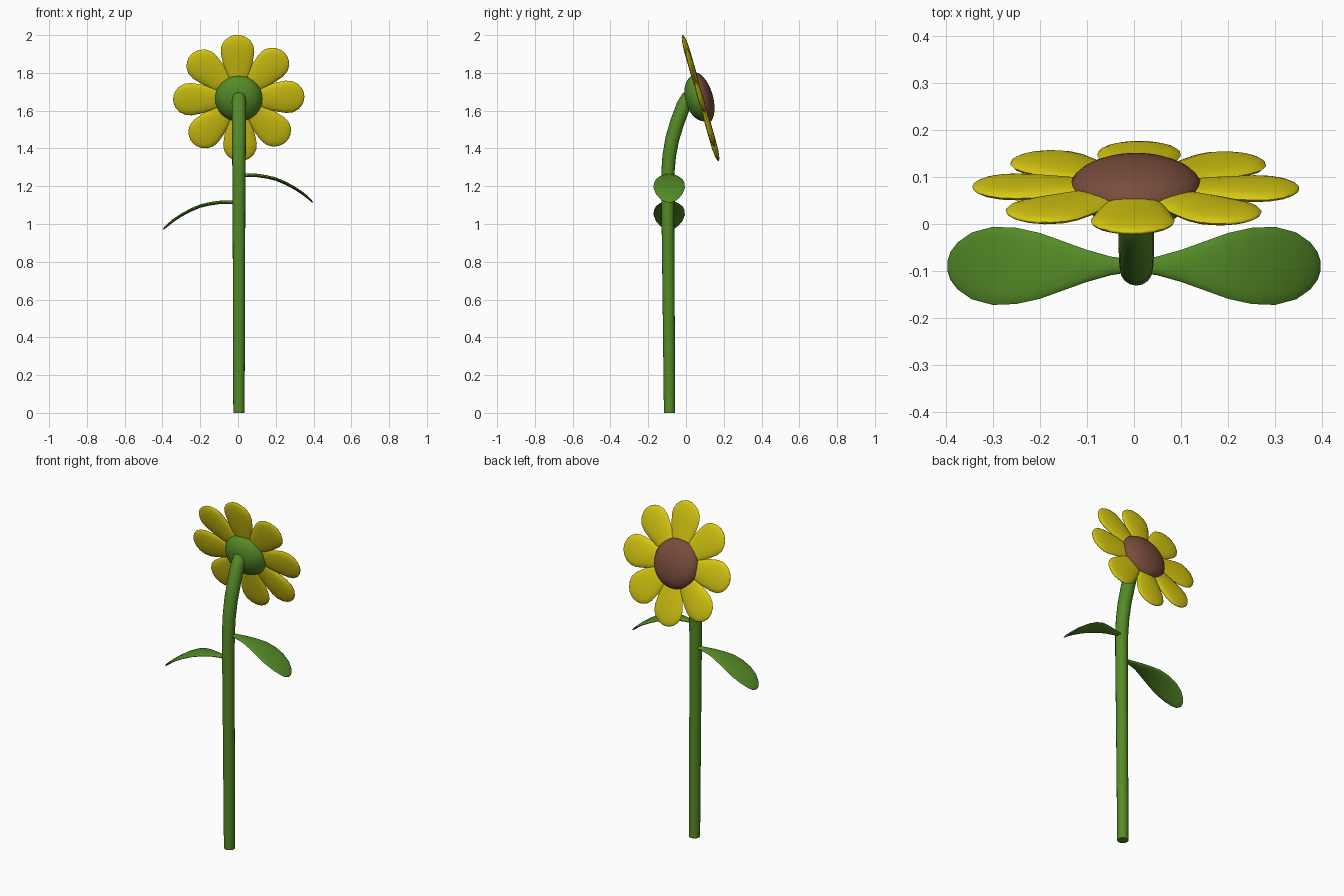
import bpy, bmesh, math
from mathutils import Matrix, Vector

if "Cube" in bpy.data.objects:
    bpy.data.objects.remove(bpy.data.objects["Cube"])


def material(name, rgb):
    m = bpy.data.materials.new(name)
    m.diffuse_color = (*rgb, 1)
    m.use_nodes = True
    m.node_tree.nodes["Principled BSDF"].inputs["Base Color"].default_value = m.diffuse_color
    return m


GREEN = material("leaf green", (0.09, 0.26, 0.02))
YELLOW = material("petal yellow", (0.69, 0.59, 0.006))
BROWN = material("seed brown", (0.19, 0.075, 0.045))


def loft(name, rings, mat, matrix=Matrix()):
    """Skin a list of equal-sized point rings and cap both ends."""
    bm = bmesh.new()
    loops = [[bm.verts.new(matrix @ p) for p in ring] for ring in rings]
    n = len(loops[0])
    for a, b in zip(loops, loops[1:]):
        for i in range(n):
            bm.faces.new((a[i], a[(i + 1) % n], b[(i + 1) % n], b[i]))
    bm.faces.new(loops[0][::-1])
    bm.faces.new(loops[-1])
    bmesh.ops.recalc_face_normals(bm, faces=bm.faces)
    return finish(name, bm, mat)


def finish(name, bm, mat):
    me = bpy.data.meshes.new(name)
    bm.to_mesh(me)
    bm.free()
    me.materials.append(mat)
    ob = bpy.data.objects.new(name, me)
    bpy.context.collection.objects.link(ob)
    bpy.context.view_layer.objects.active = ob
    ob.select_set(True)
    bpy.ops.object.shade_smooth_by_angle(angle=math.radians(50))
    ob.select_set(False)
    return ob


def blade(stations, n=16):
    """Elliptical rings along x: (x, z, half width, half thickness)."""
    return [[Vector((x, w * math.cos(t), z + h * math.sin(t)))
             for t in (2 * math.pi * i / n for i in range(n))]
            for x, z, w, h in stations]


# Stem: (y, z, radius), slightly thicker towards the head
path = [(-.087, 0, .03), (-.092, .6, .032), (-.097, 1.15, .034),
        (-.096, 1.27, .035), (-.089, 1.36, .036), (-.073, 1.45, .037),
        (-.046, 1.54, .038), (-.012, 1.63, .038), (.012, 1.672, .036),
        (.03, 1.69, .024)]
rings = []
for k, (y, z, r) in enumerate(path):
    a, b = path[max(k - 1, 0)], path[min(k + 1, len(path) - 1)]
    d = Vector((0, b[0] - a[0], b[1] - a[1])).normalized()
    if k == 0:
        d = Vector((0, 0, 1))
    side = Vector((1, 0, 0))
    up = d.cross(side)
    rings.append([Vector((.005, y, z)) + r * (side * math.cos(t) + up * math.sin(t))
                  for t in (2 * math.pi * i / 16 for i in range(16))])
loft("stem", rings, GREEN)

# Two drooping leaves, the left one lower
leaf = [(0, 1.257, .012, .008), (.05, 1.259, .02, .009), (.1, 1.257, .034, .009),
        (.15, 1.25, .052, .009), (.2, 1.238, .07, .009), (.25, 1.217, .081, .009),
        (.3, 1.19, .083, .009), (.345, 1.16, .071, .009), (.375, 1.135, .05, .008),
        (.39, 1.121, .03, .006), (.396, 1.116, .012, .003)]
for name, sx, dz in (("right_leaf", 1, 0), ("left_leaf", -1, -.143)):
    loft(name, blade(leaf), GREEN,
         Matrix.Translation((0, -.089, dz)) @ Matrix.Diagonal((sx, 1, 1, 1)))

# Flower head frame: faces +y, tilted upwards
tilt = math.atan2(.275, .962)
s, c = math.sin(tilt), math.cos(tilt)
head = Matrix(((-1, 0, 0, .004), (0, -s, c, .077), (0, c, s, 1.667), (0, 0, 0, 1)))

# Eight petals
petal = [(.05, 0, .03, .010), (.1, 0, .05, .013), (.15, 0, .067, .015),
         (.2, 0, .08, .016), (.25, 0, .089, .016), (.285, 0, .086, .015),
         (.315, 0, .07, .012), (.335, 0, .046, .008), (.345, 0, .022, .004),
         (.347, 0, .006, .002)]
for k in range(8):
    turn = Matrix.Rotation(math.radians(45 * k - 1.5), 4, 'Z')
    loft(f"petal_{k + 1}", blade(petal), YELLOW, head @ turn)


# Seed disc in front and green cup behind: half ellipsoids
def dome(name, radius, depth, mat):
    prof = [(radius * math.cos(t), depth * math.sin(t))
            for t in (math.radians(88) * i / 8 for i in range(9))]
    rings = [[Vector((r * math.cos(t), r * math.sin(t), z))
              for t in (2 * math.pi * i / 28 for i in range(28))] for r, z in prof]
    loft(name, rings, mat, head)


dome("seed_disc", .14, .066, BROWN)
dome("flower_cup", .127, -.082, GREEN)
